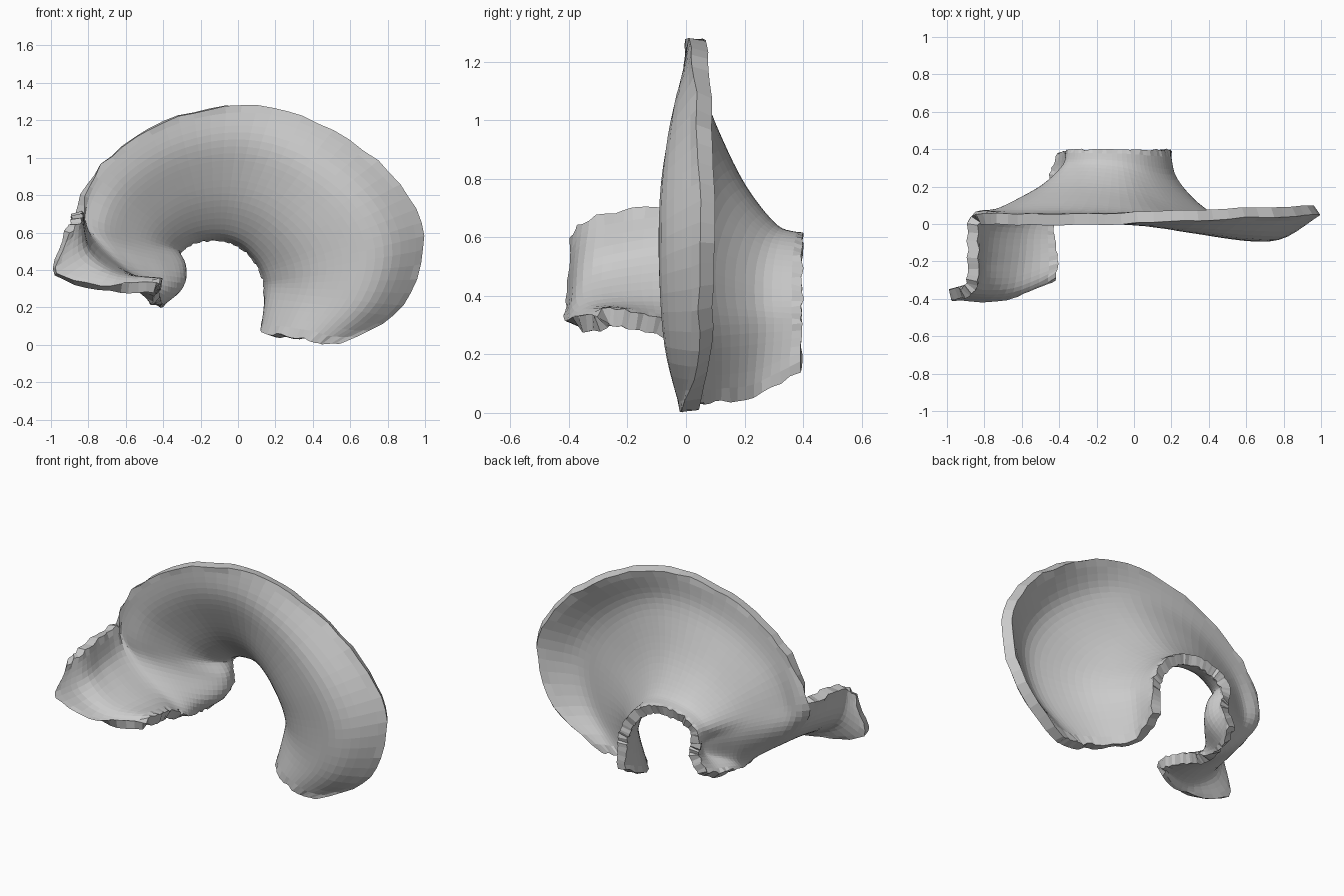
import bpy, bmesh, random
from mathutils import Vector

if "Cube" in bpy.data.objects:
    bpy.data.objects.remove(bpy.data.objects["Cube"])

random.seed(4)
STEPS = 5


def spline(points, steps):
    """Smooth curve through all points."""
    p = [Vector(q) for q in points]
    p = [2 * p[0] - p[1]] + p + [2 * p[-1] - p[-2]]
    out = []
    for i in range(1, len(p) - 2):
        a, b, c, d = p[i - 1:i + 3]
        for k in range(steps):
            t = k / steps
            out.append(0.5 * (2 * b + (c - a) * t + (2 * a - 5 * b + 4 * c - d) * t * t
                              + (3 * b - a - 3 * c + d) * t ** 3))
    return out + [p[-2]]


# Trumpet-shaped section from the throat edge out to the rim
REACH = (0, .05, .25, .5, .75, 1)
DEEP = (.39, .30, .195, .11, .045, .025)
BULGED = (.39, .22, .05, -.04, -.055, .07)


def section(throat, rim, bulge):
    return [(throat[0] + (rim[0] - throat[0]) * s,
             d + (e - d) * bulge,
             throat[1] + (rim[1] - throat[1]) * s)
            for s, d, e in zip(REACH, DEEP, BULGED)]


# Left leg sections (throat to fold), then their forward lip
leg = [
    [(-.38, .39, .27), (-.42, .30, .23), (-.44, .20, .22), (-.44, .10, .22), (-.44, .03, .24), (-.44, -.05, .28)],
    [(-.33, .39, .36), (-.32, .29, .32), (-.38, .20, .31), (-.46, .13, .32), (-.54, .06, .34), (-.61, -.02, .37)],
    [(-.34, .39, .43), (-.31, .30, .42), (-.41, .215, .44), (-.54, .14, .47), (-.67, .07, .50), (-.78, 0, .53)],
]
lip = [
    [(-.42, -.15, .31), (-.41, -.25, .33), (-.44, -.30, .31)],
    [(-.63, -.18, .37), (-.65, -.33, .35), (-.68, -.385, .30)],
    [(-.81, -.18, .51), (-.83, -.33, .47), (-.97, -.38, .38)],
    [(-.86, -.18, .69), (-.87, -.32, .66), (-.91, -.37, .60)],
]

# Arch: throat (x, z), rim (x, z), bulge
arch = [
    ((-.33, .50), (-.85, .70), 0),
    ((-.28, .55), (-.73, .96), 0),
    ((-.19, .58), (-.40, 1.19), 0),
    ((-.07, .58), (.02, 1.275), .2),
    ((.03, .54), (.42, 1.18), .62),
    ((.11, .46), (.80, .91), .95),
    ((.155, .37), (.975, .58), 1),
    ((.165, .28), (.87, .22), .85),
]
right_end = [(.17, .39, .15), (.155, .22, .06), (.25, .08, .045),
             (.36, .02, .03), (.45, .01, .01), (.55, .015, .01)]

bell_columns = leg + [section(*a) for a in arch] + [right_end]
columns = [spline(c + (lip[i] if i < 4 else []), STEPS) for i, c in enumerate(bell_columns)]

# Skin the columns; only the first four continue into the lip
bm = bmesh.new()
bell_rows = 5 * STEPS + 1
rows = []
for r in range(len(columns[0])):
    pts = [c[r] for c in (columns if r < bell_rows else columns[:4])]
    rows.append([bm.verts.new(p) for p in spline(pts, STEPS)])
for r0, r1 in zip(rows, rows[1:]):
    for i in range(min(len(r0), len(r1)) - 1):
        bm.faces.new((r0[i], r0[i + 1], r1[i + 1], r1[i]))

# Slightly chipped edge
for v in bm.verts:
    if v.is_boundary:
        v.co += Vector((random.uniform(-.006, .006), random.uniform(-.005, .005), random.uniform(-.006, .006)))
bmesh.ops.recalc_face_normals(bm, faces=bm.faces)

mesh = bpy.data.meshes.new("curved_shell")
bm.to_mesh(mesh)
bm.free()
shell = bpy.data.objects.new("curved_shell", mesh)
bpy.context.collection.objects.link(shell)

# Wall thickness
wall = shell.modifiers.new("wall", "SOLIDIFY")
wall.thickness = .06
wall.offset = 0
